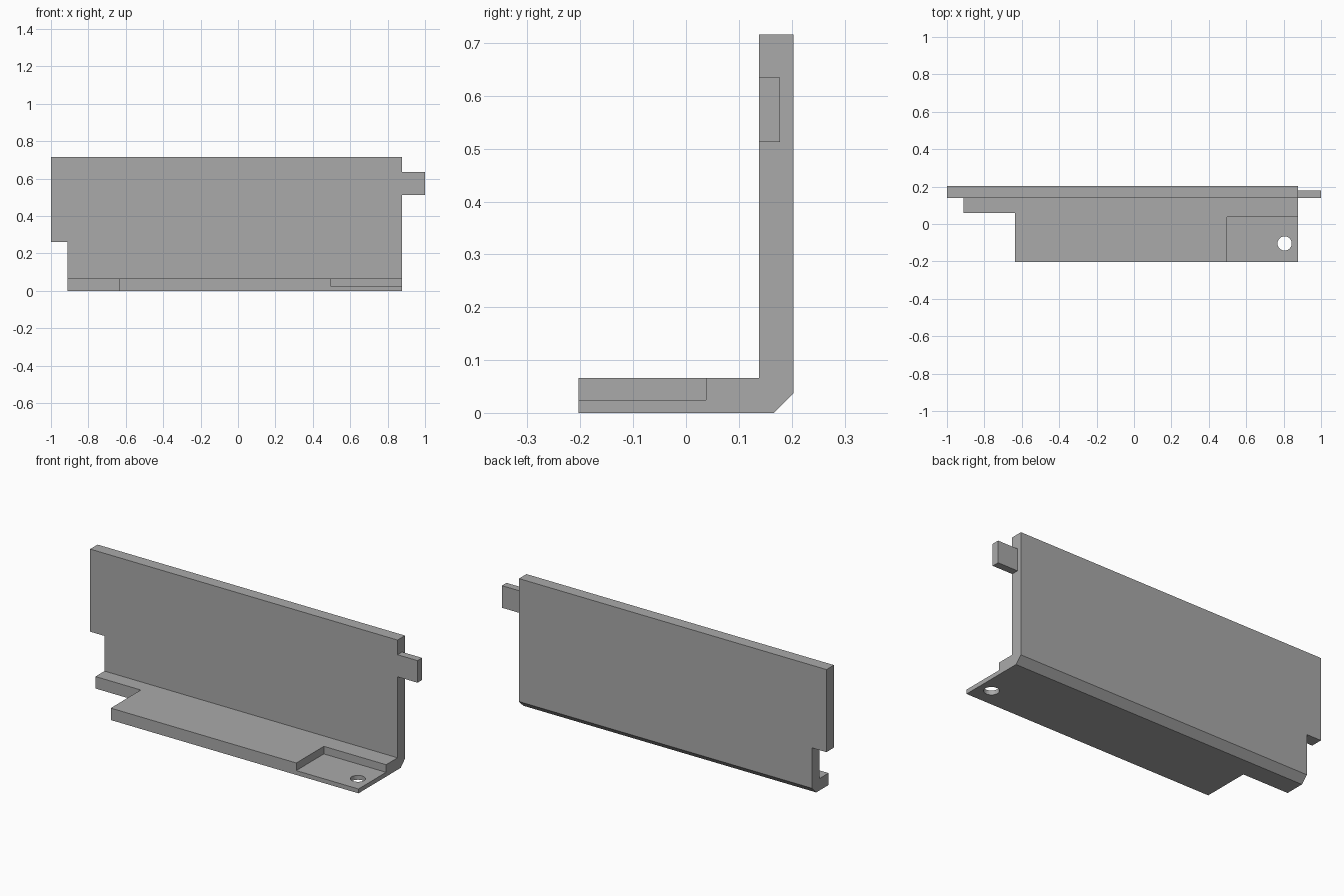
import bpy
import bmesh
from mathutils import Vector

if "Cube" in bpy.data.objects:
    bpy.data.objects.remove(bpy.data.objects["Cube"], do_unlink=True)

GREY = (0.4, 0.4, 0.4, 1)
grey = bpy.data.materials.new("plain grey")
grey.use_nodes = True
grey.diffuse_color = GREY
grey.node_tree.nodes["Principled BSDF"].inputs["Base Color"].default_value = GREY


def make_object(name, bm):
    bmesh.ops.recalc_face_normals(bm, faces=bm.faces)
    mesh = bpy.data.meshes.new(name)
    bm.to_mesh(mesh)
    bm.free()
    mesh.materials.append(grey)
    obj = bpy.data.objects.new(name, mesh)
    bpy.context.collection.objects.link(obj)
    return obj


def extrude(name, points, direction):
    """Solid made by sweeping a flat outline along a direction."""
    bm = bmesh.new()
    face = bm.faces.new([bm.verts.new(p) for p in points])
    swept = bmesh.ops.extrude_face_region(bm, geom=[face], use_keep_orig=True)
    verts = [g for g in swept["geom"] if isinstance(g, bmesh.types.BMVert)]
    bmesh.ops.translate(bm, verts=verts, vec=Vector(direction))
    return make_object(name, bm)


def box(name, low, high):
    (x0, y0, z0), (x1, y1, z1) = low, high
    outline = [(x0, y0, z0), (x1, y0, z0), (x1, y1, z0), (x0, y1, z0)]
    return extrude(name, outline, (0, 0, z1 - z0))


def cylinder(name, centre, radius, depth):
    bm = bmesh.new()
    bmesh.ops.create_cone(bm, cap_ends=True, segments=32,
                          radius1=radius, radius2=radius, depth=depth)
    bmesh.ops.translate(bm, verts=bm.verts, vec=Vector(centre))
    return make_object(name, bm)


def cut(target, cutter):
    cutter.hide_render = True
    mod = target.modifiers.new("cut", "BOOLEAN")
    mod.operation = "DIFFERENCE"
    mod.solver = "EXACT"
    mod.object = cutter
    bpy.context.view_layer.objects.active = target
    bpy.ops.object.modifier_apply(modifier=mod.name)
    bpy.data.objects.remove(cutter, do_unlink=True)


# Main dimensions
LEFT, RIGHT = -1.0, 0.878
FRONT, BACK = -0.203, 0.203
WALL = 0.138       # front face of the upright
FLOOR = 0.066      # top of the flange
TOP = 0.716

# L-shaped bracket with a chamfered heel
profile = [(FRONT, 0), (0.166, 0), (BACK, 0.037), (BACK, TOP),
           (WALL, TOP), (WALL, FLOOR), (FRONT, FLOOR)]
bracket = extrude("angle_bracket", [(LEFT, y, z) for y, z in profile],
                  (RIGHT - LEFT, 0, 0))

# Lower end notch, flange corner, shallow pocket and screw hole
cut(bracket, box("end_notch", (-1.1, -0.3, -0.1), (-0.912, 0.3, 0.26)))
cut(bracket, box("flange_corner", (-1.1, -0.3, -0.1), (-0.635, 0.059, 0.15)))
cut(bracket, box("pocket", (0.498, -0.3, 0.024), (1, 0.038, 0.15)))
cut(bracket, cylinder("screw_hole", (0.805, -0.104, 0), 0.038, 0.3))

# Thin locating tab on the end of the upright
box("locating_tab", (RIGHT, WALL, 0.513), (1, 0.178, 0.635))
